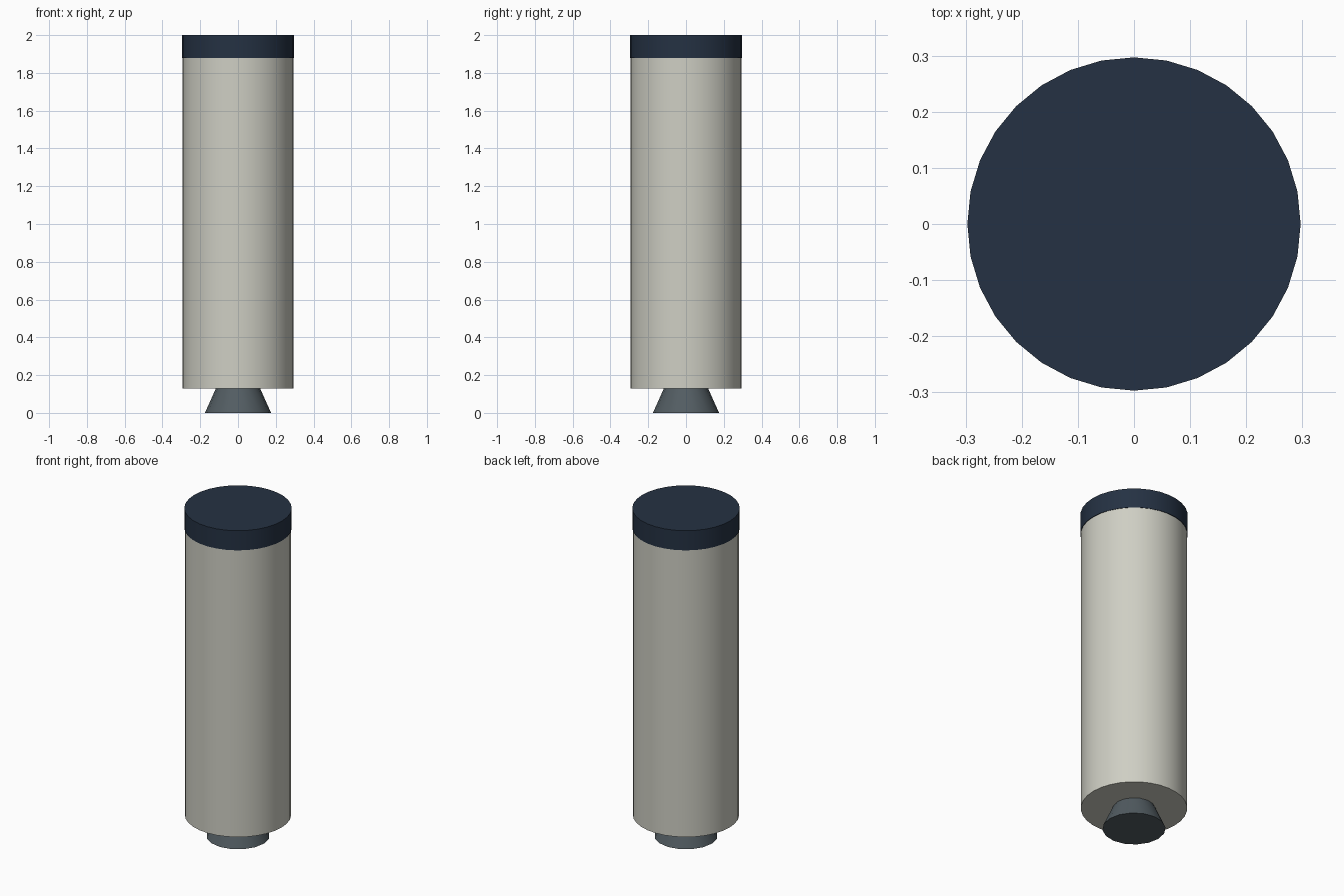
import bpy, math

if "Cube" in bpy.data.objects:
    bpy.data.objects.remove(bpy.data.objects["Cube"])


def material(name, rgb):
    m = bpy.data.materials.new(name)
    m.diffuse_color = (*rgb, 1.0)
    m.use_nodes = True
    m.node_tree.nodes["Principled BSDF"].inputs["Base Color"].default_value = m.diffuse_color
    return m


def drum(name, r_bottom, r_top, z0, z1, sides, mat):
    """Capped cylinder or cone standing between two heights."""
    bpy.ops.mesh.primitive_cone_add(vertices=sides, radius1=r_bottom, radius2=r_top,
                                    depth=z1 - z0, location=(0, 0, (z0 + z1) / 2))
    ob = bpy.context.object
    ob.name = ob.data.name = name
    ob.data.materials.append(mat)
    bpy.ops.object.shade_smooth_by_angle(angle=math.radians(35))
    return ob


pale = material("pale grey", (0.62, 0.62, 0.55))
navy = material("dark navy", (0.018, 0.031, 0.056))
steel = material("steel grey", (0.085, 0.108, 0.122))

# Tank body, top band and engine nozzle
drum("tank_body", 0.294, 0.294, 0.13, 1.89, 32, pale)
drum("top_band", 0.297, 0.297, 1.88, 2.0, 32, navy)
drum("engine_nozzle", 0.175, 0.116, 0.0, 0.132, 16, steel)
